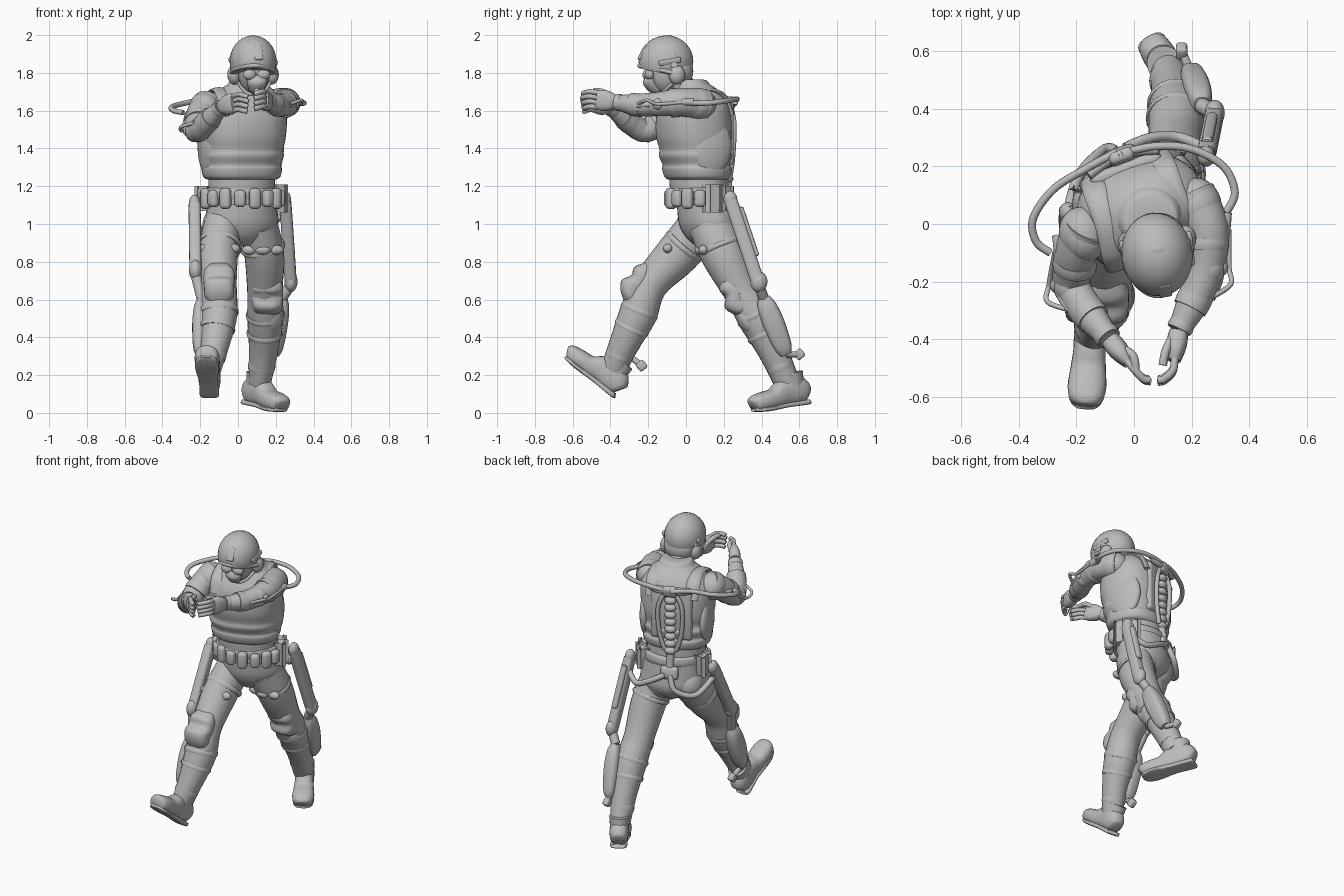
import bpy, bmesh, math
from math import radians, cos, sin, pi
from mathutils import Vector, Matrix, Euler

cube = bpy.data.objects.get("Cube")
if cube:
    bpy.data.objects.remove(cube, do_unlink=True)

grey = bpy.data.materials.new("light_grey")
grey.use_nodes = True
grey.diffuse_color = (0.5, 0.5, 0.5, 1)
grey.node_tree.nodes["Principled BSDF"].inputs["Base Color"].default_value = (0.5, 0.5, 0.5, 1)
parts = []


def finish(name, bm, matrix=None):
    if matrix:
        bm.transform(matrix)
    bmesh.ops.recalc_face_normals(bm, faces=bm.faces)
    mesh = bpy.data.meshes.new(name)
    bm.to_mesh(mesh)
    bm.free()
    mesh.materials.append(grey)
    ob = bpy.data.objects.new(name, mesh)
    bpy.context.scene.collection.objects.link(ob)
    parts.append(ob)
    return ob


def place(loc, rot=(0, 0, 0), scale=(1, 1, 1)):
    e = Euler([radians(a) for a in rot])
    return Matrix.LocRotScale(Vector(loc), e, Vector(scale))


def smooth_path(rings, steps):
    """Catmull-Rom interpolation of rings (x, y, z, width, height)."""
    r = [Vector(p if len(p) == 5 else (*p, p[3])) for p in rings]
    r = [r[0]] + r + [r[-1]]
    out = []
    for a, b, c, d in zip(r, r[1:], r[2:], r[3:]):
        for i in range(steps):
            t = i / steps
            out.append(b + ((c - a) * t + (2*a - 5*b + 4*c - d) * t*t + (3*b - a - 3*c + d) * t**3) * 0.5)
    return out + [r[-1]]


def loft(name, rings, side=(1, 0, 0), flat=False, power=2, sides=24, steps=4, matrix=None):
    pts = smooth_path(rings, steps)
    pos = [Vector(p[:3]) for p in pts]
    bm = bmesh.new()
    loops = []
    for i, p in enumerate(pts):
        t = Vector((0, 0, 1)) if flat else (pos[min(i + 1, len(pos) - 1)] - pos[max(i - 1, 0)]).normalized()
        a = Vector(side)
        a = (a - t * a.dot(t)).normalized()
        b = t.cross(a)
        loop = []
        for k in range(sides):
            c, s = cos(2 * pi * k / sides), sin(2 * pi * k / sides)
            u = math.copysign(abs(c) ** (2 / power), c) * p[3]
            v = math.copysign(abs(s) ** (2 / power), s) * p[4]
            loop.append(bm.verts.new(pos[i] + a * u + b * v))
        loops.append(loop)
    for l, m in zip(loops, loops[1:]):
        for k in range(sides):
            bm.faces.new((l[k], l[k - 1], m[k - 1], m[k]))
    bm.faces.new(loops[0])
    bm.faces.new(loops[-1])
    return finish(name, bm, matrix)


def hose(name, points, r=0.012, side=(0.2, 0.3, 1), h=None):
    return loft(name, [(*p, r, h or r) for p in points], side, sides=12, steps=6)


def box(name, loc, size, rot=(0, 0, 0), bevel=0.012):
    bm = bmesh.new()
    bmesh.ops.create_cube(bm, size=1)
    bm.transform(place(loc, rot, size))
    bmesh.ops.bevel(bm, geom=bm.edges[:], offset=min(bevel, min(size) * 0.4), segments=3, profile=0.5, affect='EDGES')
    return finish(name, bm)


def beam(name, a, b, w, h):
    """Rounded beam with softened ends."""
    a, b = Vector(a), Vector(b)
    rings = [(*a.lerp(b, t), w * k, h * k) for t, k in ((0, .6), (.03, .9), (.1, 1), (.9, 1), (.97, .9), (1, .6))]
    return loft(name, rings, power=3.2, steps=2)


def ball(name, loc, size, rot=(0, 0, 0), cut=None):
    bm = bmesh.new()
    bmesh.ops.create_uvsphere(bm, u_segments=28, v_segments=18, radius=1)
    bm.transform(place(loc, rot, size))
    if cut:
        geom = bm.verts[:] + bm.edges[:] + bm.faces[:]
        bmesh.ops.bisect_plane(bm, geom=geom, plane_co=cut[0], plane_no=cut[1], clear_outer=True)
        bmesh.ops.holes_fill(bm, edges=[e for e in bm.edges if e.is_boundary])
    return finish(name, bm)


def band(name, a, b, r, side=(1, 0, 0)):
    return loft(name, [(*a, r * 0.96), (*(Vector(a).lerp(Vector(b), 0.5)), r), (*b, r * 0.96)], side, steps=2)


# Torso frame: the chest is turned slightly towards the left
YAW = 20
chest = place((0.025, 0.045, 0), (0, 0, YAW))
turn = (cos(radians(YAW)), sin(radians(YAW)), 0)


def on_chest(x, y, z):
    return tuple(chest @ Vector((x, y, z)))


# Vest with belly folds, trousers and belt
loft("vest", [(.02, .062, 1.235, .18, .145), (.02, .06, 1.25, .203, .162), (.02, .058, 1.29, .212, .172),
              (.02, .054, 1.315, .206, .166), (.022, .05, 1.36, .219, .182), (.026, .046, 1.395, .213, .175),
              (.027, .042, 1.46, .224, .188), (.03, .04, 1.55, .228, .187), (.033, .042, 1.62, .22, .172),
              (.037, .045, 1.68, .18, .14), (.045, .04, 1.72, .13, .11), (.055, .02, 1.75, .085, .085)],
     turn, flat=True, power=2.4, sides=36)
loft("waist", [(.02, .075, 1.1, .182, .15), (.02, .07, 1.2, .18, .154), (.02, .066, 1.27, .18, .152)], turn, True)
loft("pelvis", [(.02, .105, 1.14, .188, .15), (.02, .112, 1.06, .195, .152), (.02, .12, .99, .195, .148),
                (.02, .12, .93, .14, .118), (.02, .11, .885, .05, .06)], turn, True)
loft("belt", [(.02, .083, 1.13, .19, .155), (.02, .083, 1.14, .197, .163), (.02, .08, 1.18, .197, .163),
              (.02, .08, 1.19, .19, .155)], turn, True, steps=2, sides=36)
for i in range(11):
    local = 158 + i * 22.4
    ang = radians(local + YAW)
    p = Vector((.02 + .205 * cos(ang), .083 + .175 * sin(ang), 1.135))
    box(f"belt_pouch_{i}", p, (.06, .05, .09 + .02 * (i % 2)), (0, 0, local + YAW + 90), .02)

# Collar, shoulder straps, side and back panels
loft("collar", [(.05, .03, 1.71, .125, .115), (.055, .02, 1.755, .1, .095), (.06, .01, 1.765, .085, .08)], turn, True)
for s, label in ((1, "left"), (-1, "right")):
    hose(f"{label}_shoulder_strap", [on_chest(s * .14, -.155, 1.57), on_chest(s * .14, -.115, 1.66),
         on_chest(s * .125, .0, 1.708), on_chest(s * .125, .11, 1.68), on_chest(s * .12, .16, 1.58)], .045, turn, .016)
    ball(f"{label}_side_panel", on_chest(s * .187, .03, 1.41), (.04, .11, .15), (0, 0, YAW))
    hose(f"{label}_back_rail", [on_chest(s * .03, .19, 1.63), on_chest(s * .075, .195, 1.53),
         on_chest(s * .07, .19, 1.36), on_chest(s * .035, .185, 1.24)], .014, turn)
    hose(f"{label}_hub_arm", [on_chest(0, .205, 1.66), on_chest(s * .06, .2, 1.64), on_chest(s * .13, .18, 1.65)], .018)
    ball(f"{label}_seat", on_chest(s * .085, .1, .99), (.1, .1, .11), (0, 0, YAW))
box("back_plate", on_chest(0, .155, 1.48), (.26, .05, .34), (0, 0, YAW), .022)

# Powered spine
for i in range(8):
    z = 1.24 + i * .048
    ball(f"vertebra_{i}", on_chest(0, .19, z), (.036, .026, .024), (-25, 0, YAW))
box("spine_hub", on_chest(0, .2, 1.64), (.09, .045, .07), (-15, 0, YAW), .02)
box("hip_hub", on_chest(0, .21, 1.1), (.11, .045, .08), (10, 0, YAW), .02)
hose("spine_base", [on_chest(0, .18, 1.25), on_chest(0, .19, 1.17), on_chest(0, .205, 1.08)], .025, turn)

# Hoses from spine to arms and hips
hose("left_arm_hose", [(-.03, .25, 1.65), (.08, .27, 1.66), (.2, .26, 1.66), (.31, .2, 1.65), (.35, .11, 1.64), (.32, .04, 1.64)], .014)
hose("right_arm_hose", [(-.06, .25, 1.65), (-.17, .19, 1.66), (-.28, .12, 1.64), (-.35, .02, 1.62), (-.34, -.06, 1.6), (-.29, -.1, 1.59)], .014)
hose("left_hip_hose", [(-.03, .265, 1.09), (.06, .3, 1.04), (.16, .3, 1.0), (.25, .26, 1.06)], .018)
hose("right_hip_hose", [(-.06, .25, 1.09), (-.1, .26, 1.0), (-.19, .17, .96), (-.23, .04, 1.04)], .018)

# Neck, head and helmet
HX = .085
loft("neck", [(.055, .01, 1.68, .075), (.075, -.05, 1.76, .074), (HX, -.09, 1.82, .07)])
ball("head", (HX, -.105, 1.805), (.084, .1, .12), (12, 0, 8))
ball("helmet", (.08, -.106, 1.86), (.124, .146, .138), (10, 0, 8), ((.08, -.25, 1.825), (0, -.22, -1)))
ball("helmet_rear", (.075, -.04, 1.81), (.1, .078, .085), (10, 0, 8))
hose("helmet_rim", [(-.037, -.08, 1.8), (-.015, -.17, 1.82), (.04, -.232, 1.835), (.1, -.244, 1.838),
                    (.15, -.205, 1.83), (.19, -.13, 1.815), (.199, -.07, 1.8)], .012)
hose("helmet_strap", [(-.035, -.06, 1.83), (-.012, -.08, 1.93), (.08, -.09, 1.992), (.172, -.08, 1.93), (.197, -.06, 1.83)], .02, (0, 1, 0), .008)
box("helmet_mount", (.107, -.225, 1.905), (.045, .026, .085), (-28, 0, 10), .008)
for s, label in ((1, "left"), (-1, "right")):
    ball(f"{label}_ear_cup", (.08 + s * .1, -.06 + s * .012, 1.79), (.036, .044, .052), (0, 0, 8))
    box(f"{label}_helmet_rail", (.082 + s * .112, -.1 + s * .015, 1.86), (.022, .12, .03), (10, s * 14, 8))
    ball(f"{label}_goggle_lens", (.098 + s * .037, -.2 + s * .006, 1.79), (.036, .024, .028), (0, 0, 10))
loft("face_mask", [(.1, -.185, 1.785, .055, .028), (.1, -.19, 1.745, .052, .038), (.095, -.165, 1.705, .035, .035), (.09, -.15, 1.685, .015, .015)], flat=True)
hose("chin_strap", [(-.005, -.07, 1.76), (.04, -.13, 1.7), (.09, -.145, 1.685), (.14, -.12, 1.7), (.175, -.055, 1.76)], .009)

# Arms: shoulder, elbow, wrist
arms = {"left": ((.2, .1, 1.63), (.255, -.02, 1.645), (.25, -.15, 1.635), (.21, -.26, 1.63), (.155, -.37, 1.645)),
        "right": ((-.16, -.01, 1.63), (-.2, -.1, 1.575), (-.215, -.21, 1.495), (-.165, -.3, 1.54), (-.085, -.4, 1.62))}
for label, path in arms.items():
    sh, up, el, fo, wr = map(Vector, path)
    out = Vector((1 if label == "left" else -1, 0, 0))
    loft(f"{label}_arm", [(*p, r) for p, r in zip((sh, up, el, fo, wr), (.085, .075, .064, .059, .038))], (0, .2, 1))
    ball(f"{label}_shoulder_pad", sh.lerp(up, .3) + out * .005, (.083, .098, .085), (0, 0, 15))
    band(f"{label}_upper_arm_cuff", up.lerp(el, .2), up.lerp(el, .5), .078, (0, .2, 1))
    ball(f"{label}_elbow_pad", el + out * .015, (.052, .068, .062))
    band(f"{label}_forearm_guard", fo.lerp(wr, -.25), fo.lerp(wr, .3), .062, (0, .2, 1))
    band(f"{label}_glove_cuff", fo.lerp(wr, .75), fo.lerp(wr, .98), .046, (0, .2, 1))
    # Arm brace on the outer side
    hose(f"{label}_upper_brace", [up + out * .065 + Vector((0, .06, 0)), up + out * .06, el + out * .05], .02)
    hose(f"{label}_lower_brace", [el + out * .052, el.lerp(fo, .5) + out * .06, fo + out * .055], .016)
    ball(f"{label}_brace_joint", el + out * .055, (.022, .03, .03))
    hose(f"{label}_brace_tube", [up + out * .075, el + out * .08, el + out * .085 + Vector((0, -.06, .02)), fo + out * .05], .009)

# Hands: palm, stacked fingers and thumb
hands = {"left": ((.155, -.37, 1.645), (.145, -.44, 1.655), -1), "right": ((-.085, -.4, 1.62), (-.04, -.455, 1.635), 1)}
for label, (wr, pm, s) in hands.items():
    w, p = Vector(wr), Vector(pm)
    d = (p - w).normalized()
    loft(f"{label}_palm", [(*w, .036, .032), (*w.lerp(p, .5), .05, .036), (*p, .056, .032), (*(p + d * .035), .048, .022)], (0, 0, 1), power=2.5)
    for i in range(4):
        a = p + d * .025 + Vector((0, 0, .036 - i * .026))
        b = a + d * (.05 - .006 * abs(i - 1))
        hose(f"{label}_finger_{i}", [a, b, b + Vector((s * .03, -.03, -.006)), b + Vector((s * .05, -.035, -.012))], .0135)
    hose(f"{label}_thumb", [w + Vector((s * .02, -.02, .02)), p + Vector((s * .035, 0, .045)), p + Vector((s * .045, -.05, .05))], .015)

# Legs: hip, thigh, knee, calf, ankle
legs = {"left": ((.11, .13, 1.0), (.14, .2, .83), (.142, .295, .64), (.145, .375, .5), (.135, .46, .33), (.115, .535, .16)),
        "right": ((-.08, .09, 1.0), (-.105, -.045, .84), (-.1, -.19, .68), (-.1, -.255, .52), (-.12, -.325, .37), (-.15, -.385, .23))}
for label, path in legs.items():
    P = [Vector(p) for p in path]
    loft(f"{label}_leg", [(*p, w, h) for p, w, h in zip(P, (.1, .105, .093, .096, .077, .06), (.12, .116, .094, .1, .08, .068))])
    band(f"{label}_thigh_strap", P[0].lerp(P[1], .66), P[0].lerp(P[1], .8), .12)
    band(f"{label}_upper_shin_strap", P[2].lerp(P[3], .8), P[2].lerp(P[3], .98), .104)
    band(f"{label}_lower_shin_strap", P[3].lerp(P[4], .4), P[3].lerp(P[4], .55), .096)
    band(f"{label}_boot_cuff", P[4].lerp(P[5], .35), P[4].lerp(P[5], .6), .073)
    for k in range(3):
        q = P[0].lerp(P[1], .72) + Vector((-.07 + .07 * k, -.108 + .02 * abs(k - 1), -.015))
        ball(f"{label}_strap_buckle_{k}", q, (.04, .026, .026))
for label, loc, tilt, size in (("left", (.155, .25, .63), 30, 1.08), ("right", (-.1, -.255, .7), -32, 1.06)):
    m = place(loc, (tilt, 0, 0), (size,) * 3)
    loft(f"{label}_knee_pad", [(0, .03, -.125, .04, .03), (0, .005, -.09, .07, .05), (0, -.01, -.04, .076, .06), (0, .008, .005, .078, .05),
                               (0, 0, .05, .075, .05), (0, .025, .105, .05, .035)], flat=True, power=2.6, matrix=m)
ball("left_shin_guard", (.155, .325, .49), (.078, .05, .09), (28, 0, 0))

# Boots, built toe forward then posed
for label, loc, rot in (("left", (.11, .55, .165), (8, 0, 32)), ("right", (-.15, -.375, .24), (-38, 0, -4))):
    m = place(loc, rot)
    loft(f"{label}_boot", [(0, .092, -.08, .035, .04), (0, .075, -.07, .052, .06), (0, .03, -.05, .058, .078), (0, -.04, -.05, .056, .076),
         (0, -.11, -.074, .062, .054), (0, -.18, -.08, .067, .05), (0, -.235, -.084, .056, .042), (0, -.252, -.09, .03, .026)], matrix=m, power=2.4)
    loft(f"{label}_boot_shaft", [(0, .02, -.06, .055, .064), (0, .01, 0, .058, .068), (0, .01, .05, .062, .068)], matrix=m)
    loft(f"{label}_sole", [(0, .092, -.118, .035, .012), (0, .075, -.12, .052, .014), (0, -.04, -.118, .05, .013),
         (0, -.16, -.12, .064, .014), (0, -.22, -.118, .052, .012), (0, -.242, -.114, .03, .01)], matrix=m, power=4)

# Leg braces: hip joint, thigh beam, knee joint, shin plate
braces = {"left": ((.25, .235, 1.13), (.28, .385, .68), (.235, .41, .61), (.195, .53, .31), (.165, .6, .31)),
          "right": ((-.23, .04, 1.11), (-.225, -.16, .74), (-.19, -.21, .6), (-.2, -.31, .31), (-.18, -.235, .25))}
for label, (hip, low, knee, shin, peg) in braces.items():
    h, l, k, s = map(Vector, (hip, low, knee, shin))
    beam(f"{label}_thigh_beam", h, l, .032, .036)
    beam(f"{label}_thigh_piston", h.lerp(l, .12) + Vector((0, .028, .012)), h.lerp(l, .7) + Vector((0, .028, .012)), .02, .022)
    ball(f"{label}_hip_joint", hip, (.03, .036, .045))
    ball(f"{label}_knee_joint", l + Vector((0, 0, .015)), (.035, .046, .055))
    hose(f"{label}_knee_link", [l, l.lerp(k, .5), k], .028, (1, 0, 0))
    loft(f"{label}_shin_plate", [(*k, .025, .032), (*k.lerp(s, .15), .042, .05), (*k.lerp(s, .45), .048, .058),
                                 (*k.lerp(s, .85), .04, .048), (*s, .025, .03)], power=3)
    hose(f"{label}_heel_link", [s, s.lerp(Vector(peg), .5), peg], .016, (1, 0, 0.2))
    box(f"{label}_heel_block", peg, (.04, .05, .05), (40, 0, 0))

# Smooth shading with crisp edges
for ob in bpy.context.selected_objects:
    ob.select_set(False)
for ob in parts:
    ob.select_set(True)
bpy.context.view_layer.objects.active = parts[0]
bpy.ops.object.shade_smooth_by_angle(angle=radians(40))
